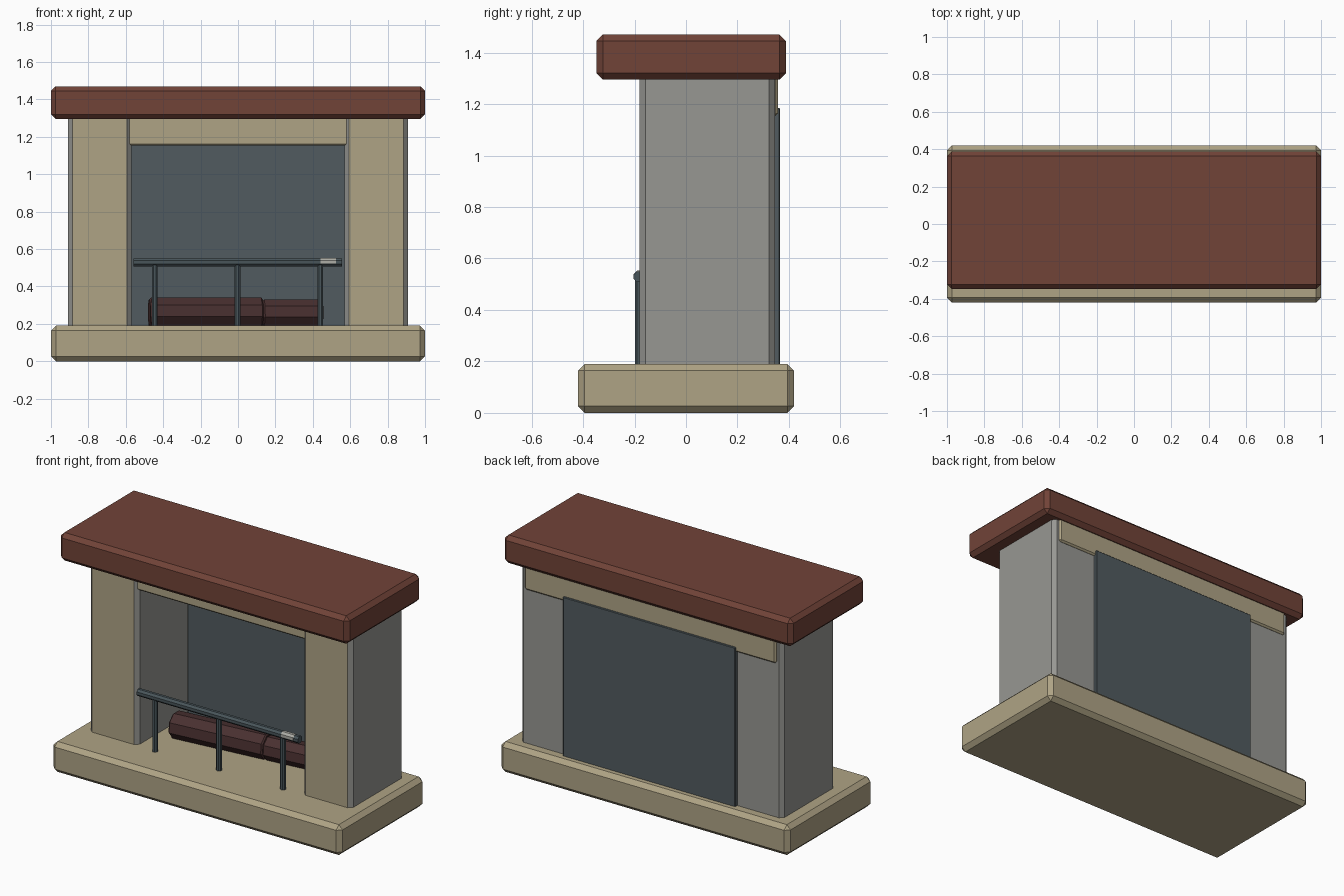
import bpy, bmesh, math
from mathutils import Vector

if "Cube" in bpy.data.objects:
    bpy.data.objects.remove(bpy.data.objects["Cube"])


def material(name, rgb):
    m = bpy.data.materials.new(name)
    m.diffuse_color = (*rgb, 1)
    m.use_nodes = True
    m.node_tree.nodes["Principled BSDF"].inputs["Base Color"].default_value = m.diffuse_color
    return m


TAN = material("tan_stone", (0.43, 0.37, 0.235))
GREY = material("grey_stone", (0.31, 0.31, 0.29))
RED = material("red_brown_wood", (0.165, 0.056, 0.039))
SLATE = material("dark_slate", (0.083, 0.105, 0.115))
IRON = material("rail_iron", (0.065, 0.09, 0.102))
BARK = material("dark_bark", (0.066, 0.029, 0.029))
STEEL = material("pale_steel", (0.42, 0.42, 0.38))


def finish(name, bm, *mats):
    bmesh.ops.recalc_face_normals(bm, faces=bm.faces)
    me = bpy.data.meshes.new(name)
    bm.to_mesh(me)
    bm.free()
    for m in mats:
        me.materials.append(m)
    ob = bpy.data.objects.new(name, me)
    bpy.context.collection.objects.link(ob)
    return ob


def box(name, lo, hi, mats, bevel=0.0, vertical_only=False):
    """Chamfered block between two corners."""
    lo, hi = Vector(lo), Vector(hi)
    bm = bmesh.new()
    bmesh.ops.create_cube(bm, size=1)
    for v in bm.verts:
        v.co = Vector(((lo[i] + hi[i]) / 2 + v.co[i] * (hi[i] - lo[i])) for i in range(3))
    if bevel:
        edges = [e for e in bm.edges if not vertical_only
                 or abs(e.verts[0].co.z - e.verts[1].co.z) > 0.1]
        bmesh.ops.bevel(bm, geom=edges, offset=bevel, segments=1, affect='EDGES')
    return finish(name, bm, *mats)


def rod(name, a, b, radius, mat, sides=8, bevel=0.0):
    """Faceted cylinder from a to b, with flat sides facing the axes."""
    a, b = Vector(a), Vector(b)
    bm = bmesh.new()
    bmesh.ops.create_cone(bm, cap_ends=True, segments=sides, radius1=radius,
                          radius2=radius, depth=(b - a).length)
    if bevel:
        caps = [e for e in bm.edges if abs(e.verts[0].co.z - e.verts[1].co.z) < 1e-5]
        bmesh.ops.bevel(bm, geom=caps, offset=bevel, segments=1, affect='EDGES')
    ob = finish(name, bm, mat)
    d = (b - a).normalized()
    spin = Vector((0, 0, 1)).rotation_difference(d).to_matrix()
    turn = math.pi / sides
    for v in ob.data.vertices:
        x, y, z = v.co
        c, s = math.cos(turn), math.sin(turn)
        v.co = spin @ Vector((x * c - y * s, x * s + y * c, z)) + (a + b) / 2
    return ob


# Hearth slab and mantel shelf
box("hearth_base", (-1, -0.42, 0), (1, 0.42, 0.19), [TAN], 0.026)
box("mantel_shelf", (-1, -0.348, 1.295), (1, 0.388, 1.47), [RED], 0.025)

# Pillars: tan front face, grey elsewhere
for side, label in ((-1, "left"), (1, "right")):
    xs = sorted((side * 0.57, side * 0.908))
    pillar = box(label + "_pillar", (xs[0], -0.18, 0.18), (xs[1], 0.345, 1.305),
                 [GREY, TAN], 0.023, True)
    for p in pillar.data.polygons:
        p.material_index = 1 if p.normal.y < -0.95 else 0

# Lintel across the top and fire back panel
box("lintel", (-0.87, -0.166, 1.153), (0.87, 0.357, 1.305), [TAN], 0.01)
box("fire_back", (-0.597, 0.335, 0.18), (0.597, 0.366, 1.185), [SLATE], 0.004)

# Logs lying slightly askew
rod("large_log", (-0.475, 0.05, 0.262), (0.13, 0.115, 0.262), 0.081, BARK, 8, 0.008)
rod("small_log", (0.13, 0.112, 0.258), (0.45, 0.147, 0.258), 0.076, BARK, 8, 0.008)

# Guard rail with three posts and a pale sleeve
rod("guard_rail", (-0.56, -0.182, 0.529), (0.556, -0.182, 0.529), 0.023, IRON)
rod("rail_sleeve", (0.44, -0.182, 0.531), (0.525, -0.182, 0.531), 0.0235, STEEL)
for x, label in ((-0.445, "left"), (-0.003, "middle"), (0.44, "right")):
    rod(label + "_rail_post", (x, -0.183, 0.18), (x, -0.183, 0.525), 0.017, IRON)
